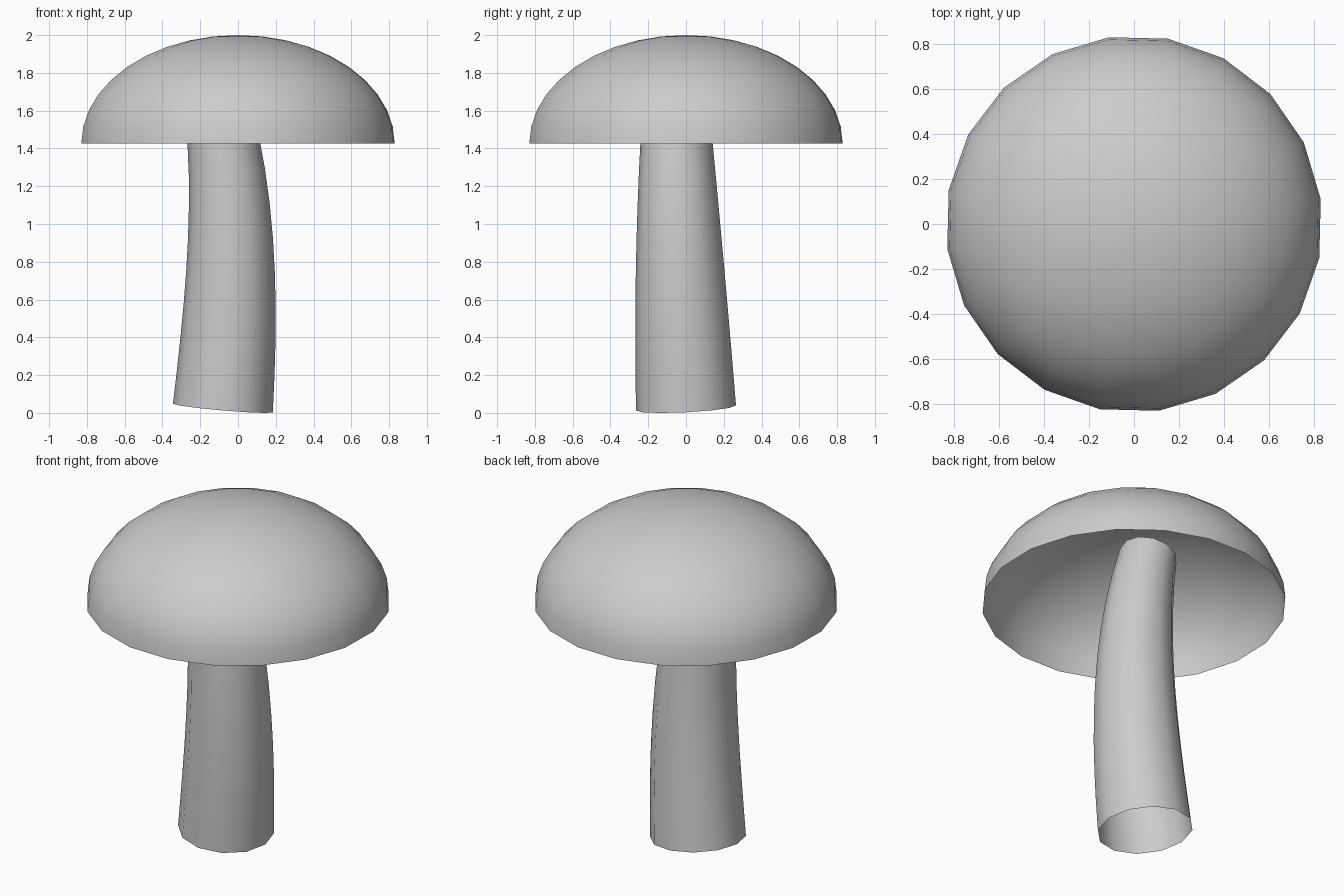
import bpy
import bmesh
from math import sin, cos, pi, radians
from mathutils import Vector

if "Cube" in bpy.data.objects:
    bpy.data.objects.remove(bpy.data.objects["Cube"], do_unlink=True)

grey = bpy.data.materials.new("plain grey")
grey.use_nodes = True
grey.diffuse_color = (0.6, 0.6, 0.6, 1)
grey.node_tree.nodes["Principled BSDF"].inputs["Base Color"].default_value = grey.diffuse_color


def skin(name, rings, tip=None):
    """Join rings of points, listed bottom to top, into a smooth open shell."""
    bm = bmesh.new()
    loops = [[bm.verts.new(p) for p in ring] for ring in rings]
    n = len(loops[0])
    for low, high in zip(loops, loops[1:]):
        for i in range(n):
            j = (i + 1) % n
            bm.faces.new((low[i], low[j], high[j], high[i]))
    if tip is not None:
        top = bm.verts.new(tip)
        for i in range(n):
            bm.faces.new((loops[-1][i], loops[-1][(i + 1) % n], top))
    for face in bm.faces:
        face.smooth = True
    mesh = bpy.data.meshes.new(name)
    bm.to_mesh(mesh)
    bm.free()
    mesh.materials.append(grey)
    obj = bpy.data.objects.new(name, mesh)
    bpy.context.collection.objects.link(obj)
    return obj


# Cap: hollow, flattened half dome, open below
CAP_SIDES, CAP_RINGS = 20, 10
CAP_RADIUS, RIM_Z, CAP_HEIGHT = 0.837, 1.425, 0.575
cap_rings = []
for k in range(CAP_RINGS):
    lift = pi / 2 * k / CAP_RINGS
    r, z = CAP_RADIUS * cos(lift), RIM_Z + CAP_HEIGHT * sin(lift)
    turns = [2 * pi * i / CAP_SIDES + radians(7.6) for i in range(CAP_SIDES)]
    cap_rings.append([(r * cos(a), r * sin(a), z) for a in turns])
skin("cap", cap_rings, (0, 0, RIM_Z + CAP_HEIGHT))

# Stem: tapering open tube swept along a gentle bend
STEM_SIDES, STEM_RINGS = 12, 10
p0, p1, p2, p3 = (Vector(p) for p in (
    (-0.08, 0, 0.026), (-0.029, -0.03, 0.62), (-0.001, -0.05, 1.22), (-0.15, -0.057, 1.82)))
stem_rings = []
for k in range(STEM_RINGS + 1):
    t = k / STEM_RINGS
    s = 1 - t
    centre = p0 * s**3 + p1 * 3 * s * s * t + p2 * 3 * s * t * t + p3 * t**3
    along = (p1 - p0) * s * s + (p2 - p1) * 2 * s * t + (p3 - p2) * t * t
    tilt = Vector((0, 0, 1)).rotation_difference(along)
    r = 0.265 - 0.055 * t - 0.05 * t * t
    turns = [2 * pi * i / STEM_SIDES for i in range(STEM_SIDES)]
    stem_rings.append([centre + tilt @ Vector((r * cos(a), r * sin(a), 0)) for a in turns])
skin("stem", stem_rings)
